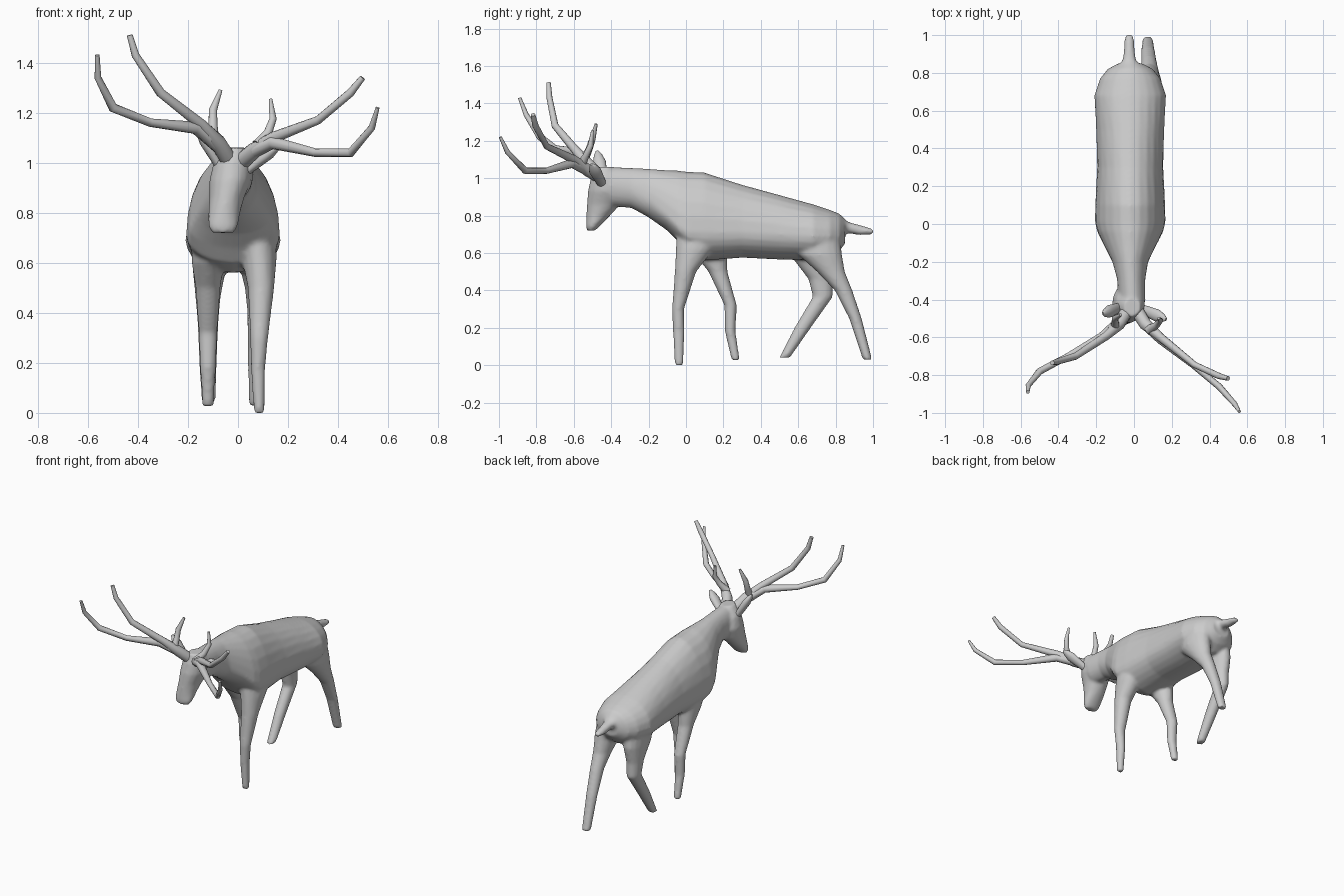
import bpy, bmesh
from math import cos, sin, pi
from mathutils import Vector


def loft(name, rings):
    """Skin a list of equally sized point rings and cap both ends."""
    bm = bmesh.new()
    loops = [[bm.verts.new(p) for p in ring] for ring in rings]
    n = len(loops[0])
    for a, b in zip(loops, loops[1:]):
        for i in range(n):
            j = (i + 1) % n
            bm.faces.new((a[i], a[j], b[j], b[i]))
    bm.faces.new(loops[0])
    bm.faces.new(loops[-1])
    bmesh.ops.recalc_face_normals(bm, faces=bm.faces)
    me = bpy.data.meshes.new(name)
    bm.to_mesh(me)
    bm.free()
    ob = bpy.data.objects.new(name, me)
    bpy.context.collection.objects.link(ob)
    return ob


def angles(n):
    return [2 * pi * i / n for i in range(n)]


def upright(x, y0, y1, z, rx, n=16):
    """Horizontal ellipse reaching from y0 to y1 at height z."""
    c, r = (y0 + y1) / 2, (y1 - y0) / 2
    return [(x + rx * cos(a), c + r * sin(a), z) for a in angles(n)]


def lengthwise(y, x, z0, zc, z1, w, n=24):
    """Egg section across the body, widest at height zc."""
    return [(x + w * cos(a), y,
             zc + (z1 - zc if sin(a) > 0 else zc - z0) * sin(a)) for a in angles(n)]


def shade(ob, angle=60):
    bpy.ops.object.select_all(action='DESELECT')
    ob.select_set(True)
    bpy.context.view_layer.objects.active = ob
    bpy.ops.object.shade_smooth_by_angle(angle=angle * pi / 180)


def join(name, parts):
    bpy.ops.object.select_all(action='DESELECT')
    for p in parts:
        p.select_set(True)
    bpy.context.view_layer.objects.active = parts[0]
    bpy.ops.object.join()
    parts[0].name = name
    return parts[0]


def blend(ob, size, smooth):
    """Fuse overlapping parts into one flowing skin."""
    m = ob.modifiers.new("fuse", 'REMESH')
    m.mode = 'VOXEL'
    m.voxel_size = size
    s = ob.modifiers.new("soften", 'SMOOTH')
    s.factor, s.iterations = 0.5, smooth
    bpy.context.view_layer.objects.active = ob
    for mod in ("fuse", "soften"):
        bpy.ops.object.modifier_apply(modifier=mod)
    shade(ob)


def branch(name, pts):
    """Round tapered tube through (x, y, z, radius) points."""
    ps = [Vector(p[:3]) for p in pts]
    rings = []
    for i, p in enumerate(ps):
        t = (ps[min(i + 1, len(ps) - 1)] - ps[max(i - 1, 0)]).normalized()
        u = t.cross(Vector((0.3, 1, 0))).normalized()
        v = t.cross(u)
        rings.append([p + pts[i][3] * (u * cos(a) + v * sin(a)) for a in angles(10)])
    return loft(name, rings)


# torso and neck
torso = loft("torso", [lengthwise(*r) for r in [
    (-0.47, -0.01, 0.92, 0.98, 1.05, 0.05),
    (-0.40, -0.01, 0.85, 0.96, 1.06, 0.07),
    (-0.29, -0.015, 0.84, 0.94, 1.055, 0.075),
    (-0.20, -0.02, 0.79, 0.89, 1.05, 0.095),
    (-0.10, -0.02, 0.72, 0.80, 1.043, 0.145),
    (-0.04, -0.02, 0.66, 0.74, 1.04, 0.175),
    (0.01, -0.02, 0.60, 0.71, 1.035, 0.187),
    (0.10, -0.02, 0.56, 0.71, 1.03, 0.185),
    (0.30, -0.02, 0.575, 0.71, 0.965, 0.175),
    (0.50, -0.02, 0.565, 0.70, 0.91, 0.180),
    (0.68, -0.02, 0.56, 0.69, 0.86, 0.190),
    (0.77, -0.02, 0.57, 0.69, 0.83, 0.160),
    (0.82, -0.02, 0.61, 0.69, 0.81, 0.120),
    (0.85, -0.02, 0.65, 0.70, 0.78, 0.065)]])

# head, leaning to one side
head = loft("head", [upright(*r) for r in [
    (-0.060, -0.530, -0.485, 0.72, 0.045),
    (-0.060, -0.535, -0.460, 0.745, 0.060),
    (-0.055, -0.533, -0.405, 0.80, 0.064),
    (-0.045, -0.530, -0.350, 0.86, 0.070),
    (-0.030, -0.525, -0.310, 0.93, 0.085),
    (-0.020, -0.510, -0.340, 1.00, 0.078),
    (-0.010, -0.490, -0.390, 1.06, 0.045)]])

# tail
tail = loft("tail", [lengthwise(*r) for r in [
    (0.74, -0.02, 0.69, 0.75, 0.82, 0.10),
    (0.82, -0.02, 0.70, 0.75, 0.80, 0.065),
    (0.87, -0.025, 0.705, 0.74, 0.765, 0.035),
    (0.93, -0.025, 0.695, 0.72, 0.75, 0.028),
    (1.00, -0.025, 0.700, 0.715, 0.728, 0.024)]])

# legs: right ones reach out to front and back, left ones tuck under
front_right = loft("front_leg_right", [upright(*r) for r in [
    (0.070, -0.05, 0.22, 0.74, 0.080), (0.085, -0.055, 0.15, 0.62, 0.070),
    (0.092, -0.060, 0.055, 0.50, 0.053), (0.085, -0.075, -0.010, 0.30, 0.036),
    (0.080, -0.070, -0.008, 0.18, 0.029), (0.085, -0.060, -0.014, 0.0, 0.022)]])
front_left = loft("front_leg_left", [upright(*r) for r in [
    (-0.110, -0.01, 0.24, 0.72, 0.080), (-0.120, 0.04, 0.22, 0.60, 0.065),
    (-0.120, 0.12, 0.222, 0.50, 0.050), (-0.120, 0.205, 0.272, 0.32, 0.038),
    (-0.120, 0.208, 0.265, 0.18, 0.032), (-0.120, 0.243, 0.288, 0.027, 0.023)]])
hind_right = loft("hind_leg_right", [upright(*r) for r in [
    (0.060, 0.58, 0.82, 0.70, 0.085), (0.078, 0.60, 0.835, 0.59, 0.073),
    (0.082, 0.70, 0.850, 0.50, 0.055), (0.080, 0.795, 0.890, 0.40, 0.043),
    (0.075, 0.872, 0.940, 0.25, 0.037), (0.072, 0.945, 0.996, 0.03, 0.030)]])
hind_left = loft("hind_leg_left", [upright(*r) for r in [
    (-0.105, 0.54, 0.80, 0.70, 0.080), (-0.115, 0.57, 0.81, 0.57, 0.066),
    (-0.120, 0.655, 0.785, 0.46, 0.050), (-0.120, 0.678, 0.785, 0.365, 0.042),
    (-0.120, 0.585, 0.675, 0.21, 0.036), (-0.118, 0.498, 0.556, 0.04, 0.028)]])
blend(join("deer_body", [torso, head, tail, front_right, front_left,
                         hind_right, hind_left]), 0.01, 6)

# ears, flattened leaf shapes
for name, root, tip in (("ear_left", (-0.07, -0.44, 0.98), (-0.165, -0.475, 1.145)),
                        ("ear_right", (0.04, -0.45, 0.97), (0.17, -0.505, 1.075))):
    a, b = Vector(root), Vector(tip)
    d = (b - a).normalized()
    u = d.cross(Vector((0, 1, 0))).normalized()
    v = d.cross(u)
    shade(loft(name, [[a.lerp(b, t) + r * (u * 0.7 * cos(k) + v * sin(k)) for k in angles(12)]
                      for t, r in ((0, 0.025), (0.35, 0.03), (0.65, 0.034), (0.88, 0.022), (1, 0.008))]))

# antlers: upper beam, lower beam and rear tine on each side
left = [
    [(-0.03, -0.45, 1.00, 0.035), (-0.08, -0.53, 1.08, 0.033), (-0.15, -0.595, 1.155, 0.023),
     (-0.31, -0.70, 1.28, 0.019), (-0.41, -0.73, 1.43, 0.016), (-0.433, -0.735, 1.51, 0.012)],
    [(-0.07, -0.51, 1.06, 0.030), (-0.17, -0.60, 1.14, 0.026), (-0.35, -0.70, 1.16, 0.017),
     (-0.50, -0.78, 1.22, 0.019), (-0.56, -0.855, 1.34, 0.014), (-0.562, -0.89, 1.43, 0.009)],
    [(-0.10, -0.55, 1.09, 0.026), (-0.10, -0.52, 1.15, 0.019), (-0.10, -0.50, 1.21, 0.017),
     (-0.07, -0.48, 1.29, 0.008)]]
right = [
    [(0.01, -0.45, 1.00, 0.035), (0.06, -0.53, 1.045, 0.033), (0.14, -0.60, 1.10, 0.023),
     (0.32, -0.745, 1.17, 0.017), (0.45, -0.805, 1.28, 0.017), (0.498, -0.818, 1.34, 0.012)],
    [(0.05, -0.52, 1.04, 0.030), (0.14, -0.61, 1.08, 0.026), (0.31, -0.745, 1.04, 0.017),
     (0.45, -0.86, 1.04, 0.018), (0.535, -0.955, 1.14, 0.014), (0.558, -0.993, 1.22, 0.008)],
    [(0.08, -0.56, 1.07, 0.026), (0.12, -0.535, 1.12, 0.018), (0.14, -0.51, 1.175, 0.015),
     (0.13, -0.50, 1.255, 0.007)]]
for name, beams in (("antler_left", left), ("antler_right", right)):
    shade(join(name, [branch(name, pts) for pts in beams]))
